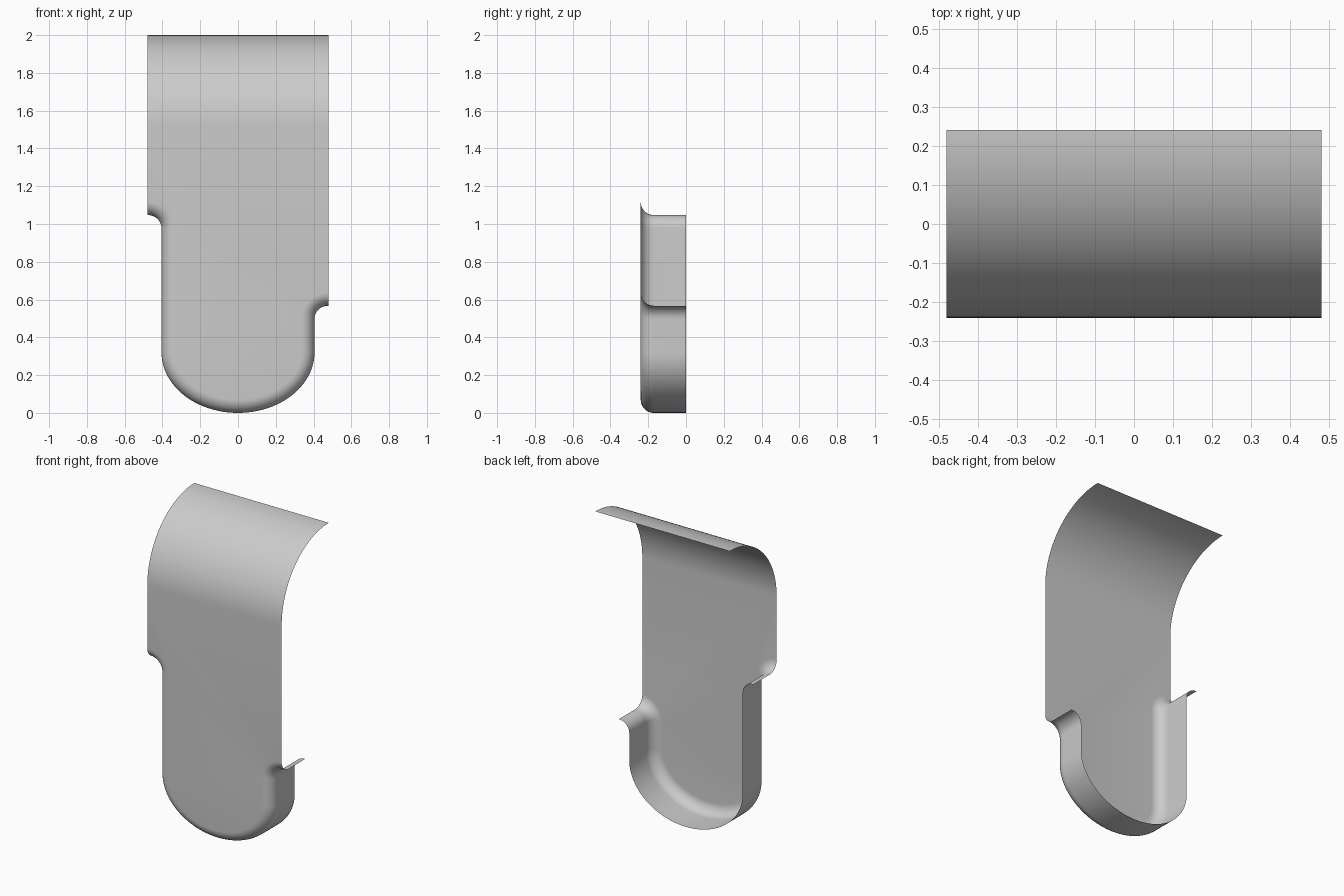
import bpy, bmesh
from math import sin, cos, pi, hypot

if "Cube" in bpy.data.objects:
    bpy.data.objects.remove(bpy.data.objects["Cube"])

W, HALF = 0.48, 0.405           # half widths of upper panel and lower tongue
FRONT, REAR = -0.24, 0.0        # panel plane and rear edge of the rim
R = 0.07                        # fillet radius
BEND_Z, BEND_R = 1.52, 0.48     # start and radius of the top bend
OVAL = 0.32                     # height of the rounded bottom

grey = bpy.data.materials.new("plain_grey")
grey.use_nodes = True
colour = (0.6, 0.6, 0.6, 1)
grey.diffuse_color = colour
grey.node_tree.nodes["Principled BSDF"].inputs["Base Color"].default_value = colour


def shoulder(side, z):
    """Concave corner from the side edge down to the tongue: (x, z, inward normal)."""
    cx = side * (HALF + R)
    pts = [(side * W, z, 0, 1)]
    for i in range(13):
        a = pi / 2 * (1 - i / 12)
        nx, nz = -side * cos(a), sin(a)
        pts.append((cx + R * nx, z - R + R * nz, nx, nz))
    return pts


def round_bottom(steps=48):
    pts = []
    for i in range(steps + 1):
        a = pi + pi * i / steps
        x, z = HALF * cos(a), OVAL + OVAL * sin(a)
        nx, nz = -cos(a) / HALF, -sin(a) / OVAL
        n = hypot(nx, nz)
        pts.append((x, z, nx / n, nz / n))
    return pts


outline = shoulder(-1, 1.047) + round_bottom() + shoulder(1, 0.567)[::-1]

# Rim section: inset from the outline and depth
section = [(0, REAR)]
for i in range(11):
    t = pi / 2 * i / 10
    section.append((R * (1 - cos(t)), FRONT + R - R * sin(t)))

bm = bmesh.new()


def bridge(a, b):
    for i in range(len(a) - 1):
        bm.faces.new((a[i], a[i + 1], b[i + 1], b[i]))


# Rim and rolled fillet
rings = [[bm.verts.new((x + nx * d, y, z + nz * d)) for x, z, nx, nz in outline]
         for d, y in section]
for a, b in zip(rings, rings[1:]):
    bridge(a, b)

# Top bend, a quarter circle towards the back
rows = []
for i in range(33):
    a = pi / 2 * i / 32
    y, z = FRONT + BEND_R * (1 - cos(a)), BEND_Z + BEND_R * sin(a)
    rows.append([bm.verts.new((x, y, z)) for x in (-W, W)])
for a, b in zip(rows, rows[1:]):
    bridge(a, b)

# Flat front panel
bm.faces.new(rings[-1] + rows[0][::-1])
bmesh.ops.recalc_face_normals(bm, faces=bm.faces)
bm.faces.ensure_lookup_table()
if bm.faces[-1].normal.y > 0:
    bmesh.ops.reverse_faces(bm, faces=bm.faces)

mesh = bpy.data.meshes.new("curved_cover_panel")
bm.to_mesh(mesh)
bm.free()
mesh.materials.append(grey)
panel = bpy.data.objects.new("curved_cover_panel", mesh)
bpy.context.collection.objects.link(panel)
bpy.ops.object.select_all(action='DESELECT')
panel.select_set(True)
bpy.context.view_layer.objects.active = panel
bpy.ops.object.shade_smooth_by_angle(angle=pi / 6)
